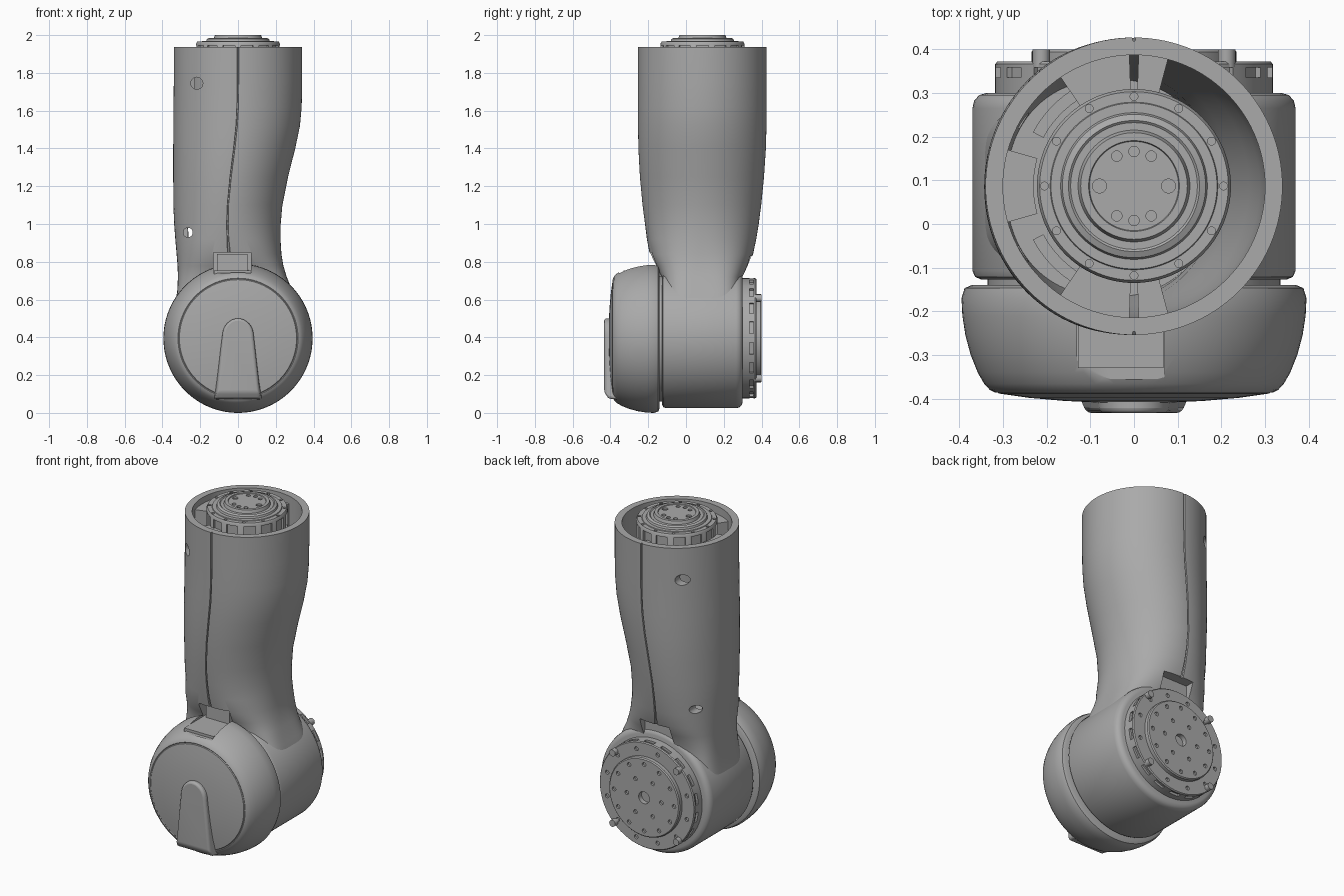
import bpy, bmesh
from math import sin, cos, pi, radians, copysign
from mathutils import Matrix, Vector

if "Cube" in bpy.data.objects:
    bpy.data.objects.remove(bpy.data.objects["Cube"])

grey = bpy.data.materials.new("Warm grey casing")
grey.use_nodes = True
grey.diffuse_color = (0.4, 0.4, 0.4, 1)
grey.node_tree.nodes["Principled BSDF"].inputs["Base Color"].default_value = (0.4, 0.4, 0.4, 1)

# Local z of a turned part runs along the joint axis (y) or the tube axis (z)
JOINT = Matrix.Translation((0, 0, 0.395)) @ Matrix.Rotation(-pi / 2, 4, "X")
TUBE = Matrix.Translation((0, 0.087, 0))


def finish(name, bm, angle=35):
    bmesh.ops.recalc_face_normals(bm, faces=bm.faces)
    mesh = bpy.data.meshes.new(name)
    bm.to_mesh(mesh)
    bm.free()
    mesh.materials.append(grey)
    obj = bpy.data.objects.new(name, mesh)
    bpy.context.collection.objects.link(obj)
    shade(obj, angle)
    return obj


def shade(obj, angle=35):
    bpy.ops.object.select_all(action="DESELECT")
    obj.select_set(True)
    bpy.context.view_layer.objects.active = obj
    bpy.ops.object.shade_smooth_by_angle(angle=radians(angle))


def skin(name, rings):
    """Closed surface through rings of points, capped at both ends."""
    bm = bmesh.new()
    loops = [[bm.verts.new(p) for p in ring] for ring in rings]
    count = len(loops[0])
    for a, b in zip(loops, loops[1:]):
        for i in range(count):
            j = (i + 1) % count
            bm.faces.new((a[i], a[j], b[j], b[i]))
    bm.faces.new(loops[0])
    bm.faces.new(loops[-1])
    return finish(name, bm)


def lathe(name, profile, frame, sides=96):
    return skin(name, [[frame @ Vector((r * cos(2 * pi * i / sides), r * sin(2 * pi * i / sides), h))
                        for i in range(sides)] for r, h in profile])


def add_box(bm, centre, size, frame=Matrix()):
    bmesh.ops.create_cube(bm, size=1, matrix=frame @ Matrix.Translation(centre) @ Matrix.Diagonal((*size, 1)))


def add_rod(bm, centre, radius, depth, frame=Matrix(), sides=20):
    bmesh.ops.create_cone(bm, cap_ends=True, segments=sides, radius1=radius, radius2=radius,
                          depth=depth, matrix=frame @ Matrix.Translation(centre))


def around(count, radius, h, start=0):
    for i in range(count):
        a = start + 2 * pi * i / count
        yield a, (radius * cos(a), radius * sin(a), h)


def cut(obj, bm):
    cutter = finish("cutter", bm)
    cutter.hide_render = True
    mod = obj.modifiers.new("cut", "BOOLEAN")
    mod.operation, mod.solver, mod.object = "DIFFERENCE", "EXACT", cutter
    bpy.context.view_layer.objects.active = obj
    bpy.ops.object.modifier_apply(modifier=mod.name)
    bpy.data.objects.remove(cutter)
    shade(obj)


# Curved forearm tube: z, left x, right x, front y, back y, squareness
SECTIONS = [
    (0.40, -0.36, 0.36, -0.11, 0.28, 5), (0.55, -0.34, 0.325, -0.115, 0.285, 5),
    (0.64, -0.322, 0.29, -0.12, 0.29, 4.5), (0.72, -0.318, 0.258, -0.13, 0.30, 3.6),
    (0.78, -0.32, 0.24, -0.16, 0.33, 2.9), (0.84, -0.325, 0.23, -0.192, 0.355, 2.5),
    (0.92, -0.332, 0.225, -0.207, 0.372, 2.2), (1.00, -0.338, 0.226, -0.217, 0.385, 2.1),
    (1.10, -0.342, 0.235, -0.23, 0.398, 2), (1.25, -0.343, 0.265, -0.244, 0.413, 2),
    (1.40, -0.343, 0.303, -0.252, 0.423, 2), (1.52, -0.342, 0.328, -0.254, 0.426, 2),
    (1.62, -0.341, 0.337, -0.254, 0.427, 2), (1.75, -0.34, 0.34, -0.254, 0.427, 2),
    (1.937, -0.34, 0.34, -0.254, 0.427, 2)]
SEAM = [(-0.7, 0), (-0.4, 0.008), (0.4, 0.008), (0.7, 0)]
STEPS = [(a, 0) for a in range(-87, 88, 3)] + [(90 + a, d) for a, d in SEAM] \
    + [(a, 0) for a in range(93, 268, 3)] + [(270 + a, d) for a, d in SEAM]


def tube_ring(section, wall=0):
    z, x0, x1, y0, y1, n = section
    ring = []
    for degrees, dent in STEPS:
        c, s = cos(radians(degrees)), sin(radians(degrees))
        inset = wall or dent
        ring.append(((x0 + x1) / 2 + ((x1 - x0) / 2 - inset) * copysign(abs(c) ** (2 / n), c),
                     (y0 + y1) / 2 + ((y1 - y0) / 2 - inset) * copysign(abs(s) ** (2 / n), s), z))
    return ring


outer = [tube_ring(s) for s in SECTIONS]
inner = [tube_ring(s, 0.04) for s in reversed(SECTIONS) if s[0] > 0.9]
tube = skin("forearm_tube", outer + inner)

# Bolt holes drilled front to back, and a pocket at each end of the seam
bm = bmesh.new()
along_y = Matrix.Rotation(pi / 2, 4, "X")
for y in (-0.2, 0.37):
    for x, z, r in ((-0.218, 1.745, 0.032), (-0.265, 0.955, 0.025)):
        add_rod(bm, (0, 0, 0), r, 0.3, Matrix.Translation((x, y, z)) @ along_y)
add_box(bm, (-0.03, -0.2, 0.77), (0.2, 0.16, 0.16))
add_box(bm, (-0.03, 0.37, 0.75), (0.2, 0.16, 0.16))
cut(tube, bm)

# Joint housing and the neck between it and the cap
lathe("joint_housing", [(0.30, -0.127), (0.35, -0.127), (0.364, -0.121), (0.37, -0.107), (0.37, 0.265),
                        (0.366, 0.282), (0.355, 0.295), (0.338, 0.30), (0.2, 0.30)], JOINT)
lathe("joint_neck", [(0.335, -0.16), (0.335, -0.11)], JOINT)

# Domed front cap with a service notch
cap = lathe("joint_cap", [(0.3, -0.14), (0.372, -0.14), (0.388, -0.147), (0.395, -0.17), (0.393, -0.21),
                          (0.386, -0.255), (0.374, -0.3), (0.358, -0.34), (0.343, -0.366), (0.33, -0.38),
                          (0.318, -0.386), (0.314, -0.384), (0.31, -0.388), (0.24, -0.398),
                          (0.16, -0.405), (0.08, -0.409), (0.01, -0.41)], JOINT)
bm = bmesh.new()
add_box(bm, (-0.03, -0.24, 0.84), (0.2, 0.23, 0.2))
cut(cap, bm)
bm = bmesh.new()
add_box(bm, (-0.03, -0.215, 0.73), (0.196, 0.23, 0.05))
add_box(bm, (-0.03, -0.135, 0.79), (0.16, 0.03, 0.1))
finish("notch_bracket", bm)

# Raised rib on the cap, round at the top and flared at the bottom
bm = bmesh.new()
outline = [(-0.12, 0.07)] + [(-0.08 * cos(pi * i / 16), 0.41 + 0.09 * sin(pi * i / 16))
                             for i in range(17)] + [(0.12, 0.07)]
base = [bm.verts.new((x * 1.12, -0.34, z)) for x, z in outline]
front = [bm.verts.new((x, -0.433 if z > 0.1 else -0.41, max(z, 0.075))) for x, z in outline]
lip = [bm.verts.new((x, -0.433, 0.11)) for x in (0.11, -0.11)]
for i in range(len(outline)):
    j = (i + 1) % len(outline)
    bm.faces.new((base[i], base[j], front[j], front[i]))
bm.faces.new(base)
bm.faces.new(front[1:-1] + lip)
bm.faces.new((front[0], lip[1], lip[0], front[-1]))
bm.faces.new((front[0], front[1], lip[1]))
bm.faces.new((front[-2], front[-1], lip[0]))
rib = finish("cap_rib", bm)
bevel = rib.modifiers.new("soft_edges", "BEVEL")
bevel.width, bevel.segments = 0.012, 3

# Rear flange with rim slots, ring bolts and output plate
flange = lathe("rear_flange", [(0.2, 0.28), (0.318, 0.28), (0.318, 0.366), (0.313, 0.372), (0.2, 0.372)], JOINT)
bm = bmesh.new()
for a, p in around(18, 0.318, 0.347, 0.17):
    add_box(bm, (0, 0, 0), (0.03, 0.065, 0.022), JOINT @ Matrix.Translation(p) @ Matrix.Rotation(a, 4, "Z"))
for a, p in around(12, 0.275, 0.372, 0.26):
    add_rod(bm, p, 0.012, 0.024, JOINT)
cut(flange, bm)
plate = lathe("output_plate", [(0.2, 0.36), (0.235, 0.36), (0.235, 0.394), (0.229, 0.4), (0.1, 0.4)], JOINT)
bm = bmesh.new()
for count, radius, hole in ((12, 0.2, 0.012), (6, 0.115, 0.012)):
    for a, p in around(count, radius, 0.4):
        add_rod(bm, p, hole, 0.024, JOINT)
add_rod(bm, (0, 0, 0.4), 0.036, 0.06, JOINT, 32)
cut(plate, bm)
bm = bmesh.new()
for a, p in around(4, 0.3, 0.38, pi / 4):
    add_rod(bm, p, 0.02, 0.04, JOINT)
finish("flange_screws", bm)

# Upper drive unit inside the tube mouth
drive = lathe("upper_drive", [(0.19, 1.4), (0.19, 1.78), (0.222, 1.8), (0.222, 1.955), (0.216, 1.965),
                              (0.192, 1.965), (0.19, 1.969), (0.168, 1.969), (0.164, 1.98), (0.15, 1.986),
                              (0.145, 1.982), (0.128, 1.982), (0.122, 2.0), (0.104, 2.0),
                              (0.102, 1.995), (0.05, 1.995)], TUBE)
bm = bmesh.new()
for a, p in around(14, 0.222, 1.9):
    add_box(bm, (0, 0, 0), (0.03, 0.065, 0.09), TUBE @ Matrix.Translation(p) @ Matrix.Rotation(a, 4, "Z"))
for a, p in around(12, 0.205, 1.966):
    add_rod(bm, p, 0.009, 0.02, TUBE)
for a, p in around(6, 0.079, 1.995):
    add_rod(bm, p, 0.016 if abs(sin(a)) < 0.1 else 0.012, 0.02, TUBE)
for a, p in around(2, 0.079, 1.995, pi / 2):
    add_rod(bm, p, 0.012, 0.02, TUBE)
cut(drive, bm)


# Brackets that hold the drive in the tube
def sector(name, start, end, r0, r1, z0, z1):
    rings = []
    for i in range(9):
        a = radians(start + (end - start) * i / 8)
        rings.append([TUBE @ Vector((r * cos(a), r * sin(a), z))
                      for r, z in ((r0, z0), (r1, z0), (r1, z1), (r0, z1))])
    return skin(name, rings)


for side, label in ((1, "back"), (-1, "front")):
    sector(label + "_wide_bracket", side * 92, side * 124, 0.2, 0.31, 1.6, 1.89)
    sector(label + "_small_bracket", side * 75, side * 88, 0.2, 0.31, 1.6, 1.89)
    sector(label + "_thin_rib", side * 124, side * 152, 0.235, 0.262, 1.5, 1.82)
sector("side_tab", 164, 196, 0.23, 0.31, 1.65, 1.9)
